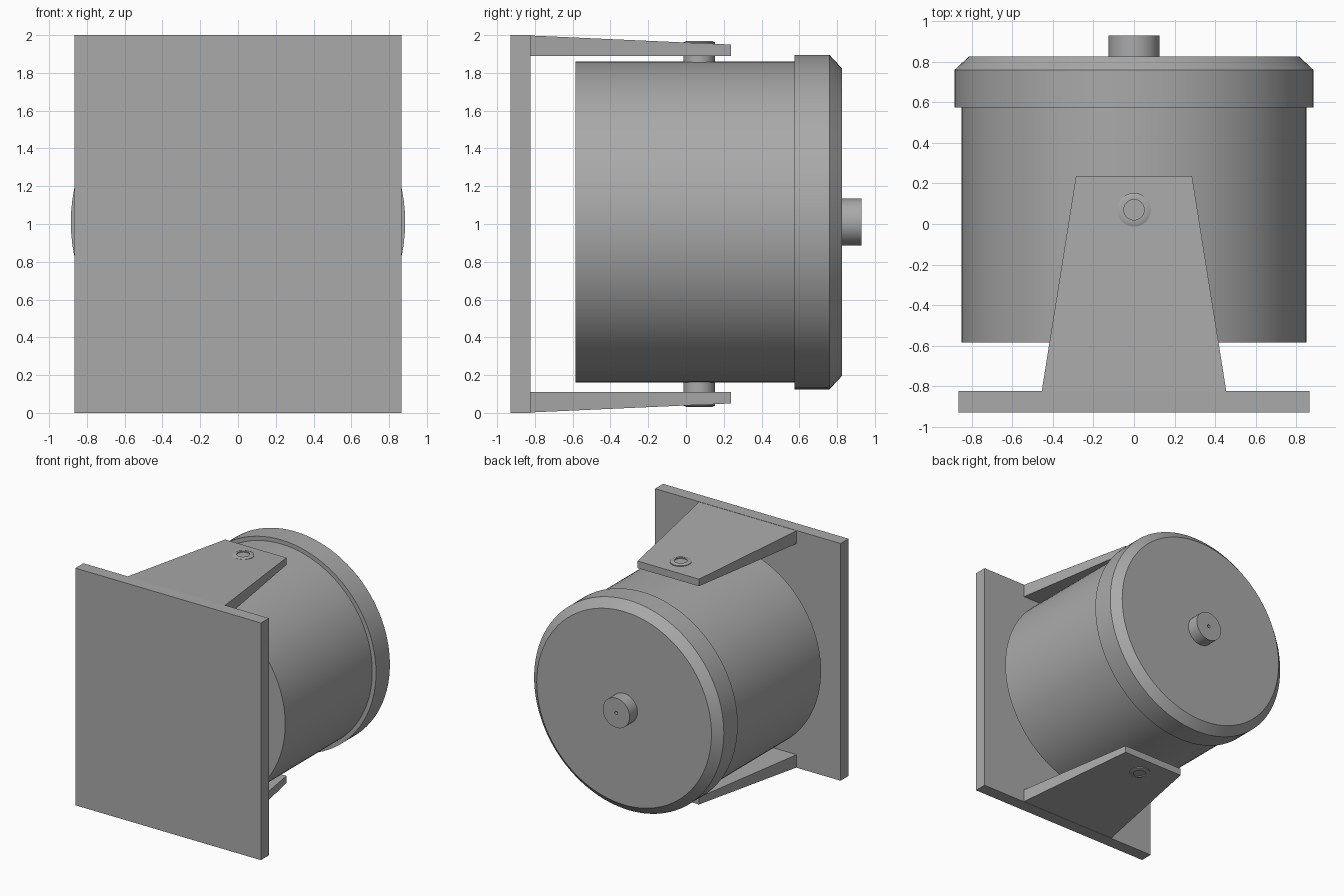
import bpy, bmesh, math
from mathutils import Matrix, Vector

if "Cube" in bpy.data.objects:
    bpy.data.objects.remove(bpy.data.objects["Cube"])

grey = bpy.data.materials.new("plain_grey")
grey.use_nodes = True
grey.diffuse_color = (0.4, 0.4, 0.4, 1)
grey.node_tree.nodes["Principled BSDF"].inputs["Base Color"].default_value = (0.4, 0.4, 0.4, 1)

AXIS_Z = 1.01  # height of the drum axis


def finish(name, bm, smooth=False):
    bmesh.ops.recalc_face_normals(bm, faces=bm.faces)
    mesh = bpy.data.meshes.new(name)
    bm.to_mesh(mesh)
    bm.free()
    mesh.materials.append(grey)
    ob = bpy.data.objects.new(name, mesh)
    bpy.context.collection.objects.link(ob)
    if smooth:
        bpy.ops.object.select_all(action='DESELECT')
        ob.select_set(True)
        bpy.context.view_layer.objects.active = ob
        bpy.ops.object.shade_smooth_by_angle(angle=math.radians(25))
    return ob


def lathe(name, profile, matrix, steps=96):
    """Revolve (radius, height) points around local z, then place."""
    bm = bmesh.new()
    verts = [bm.verts.new((r, 0, h)) for r, h in profile]
    edges = [bm.edges.new(pair) for pair in zip(verts, verts[1:])]
    bmesh.ops.spin(bm, geom=verts + edges, cent=(0, 0, 0), axis=(0, 0, 1),
                   angle=math.tau, steps=steps, use_merge=True)
    bmesh.ops.remove_doubles(bm, verts=bm.verts, dist=0.0001)
    bm.transform(matrix)
    return finish(name, bm, True)


# Wall plate
bm = bmesh.new()
bmesh.ops.create_cube(bm, size=1, matrix=Matrix.Translation((0, -0.877, 1))
                      @ Matrix.Diagonal((1.73, 0.106, 2, 1)))
finish("mounting_plate", bm)

# Drum, rim and knob, revolved about the y axis
along_y = Matrix.Translation((0, 0, AXIS_Z)) @ Matrix.Rotation(-math.pi / 2, 4, 'X')
lathe("drum", [(0, -0.585), (0.85, -0.585), (0.85, 0.6), (0, 0.6)], along_y)
lathe("rear_cap", [(0, 0.575), (0.885, 0.575), (0.885, 0.76),
                   (0.815, 0.825), (0, 0.825)], along_y)
lathe("knob", [(0, 0.81), (0.125, 0.81), (0.125, 0.93), (0.014, 0.93),
               (0.014, 0.9), (0, 0.9)], along_y, 64)

# Tapered arms and pivot pins, mirrored about mid height
for side, sign in (("upper", 1), ("lower", -1)):
    bm = bmesh.new()
    rings = []
    for y, half, top in ((-0.83, 0.456, 1.998), (0.237, 0.286, 1.95)):
        rings.append([bm.verts.new((x, y, 1 + sign * (z - 1))) for x, z in
                      ((-half, 1.89), (half, 1.89), (half, top), (-half, top))])
    back, tip = rings
    bm.faces.new(back)
    bm.faces.new(tip)
    for i in range(4):
        j = (i + 1) % 4
        bm.faces.new((back[i], back[j], tip[j], tip[i]))
    finish(side + "_arm", bm)

    place = Matrix.Translation((0, 0.07, 1)) @ Matrix.Diagonal((1, 1, sign, 1))
    lathe(side + "_pivot_pin", [(0, 0.83), (0.083, 0.83), (0.083, 0.962),
                                (0.068, 0.968), (0.05, 0.968), (0.05, 0.96),
                                (0, 0.96)], place, 48)
